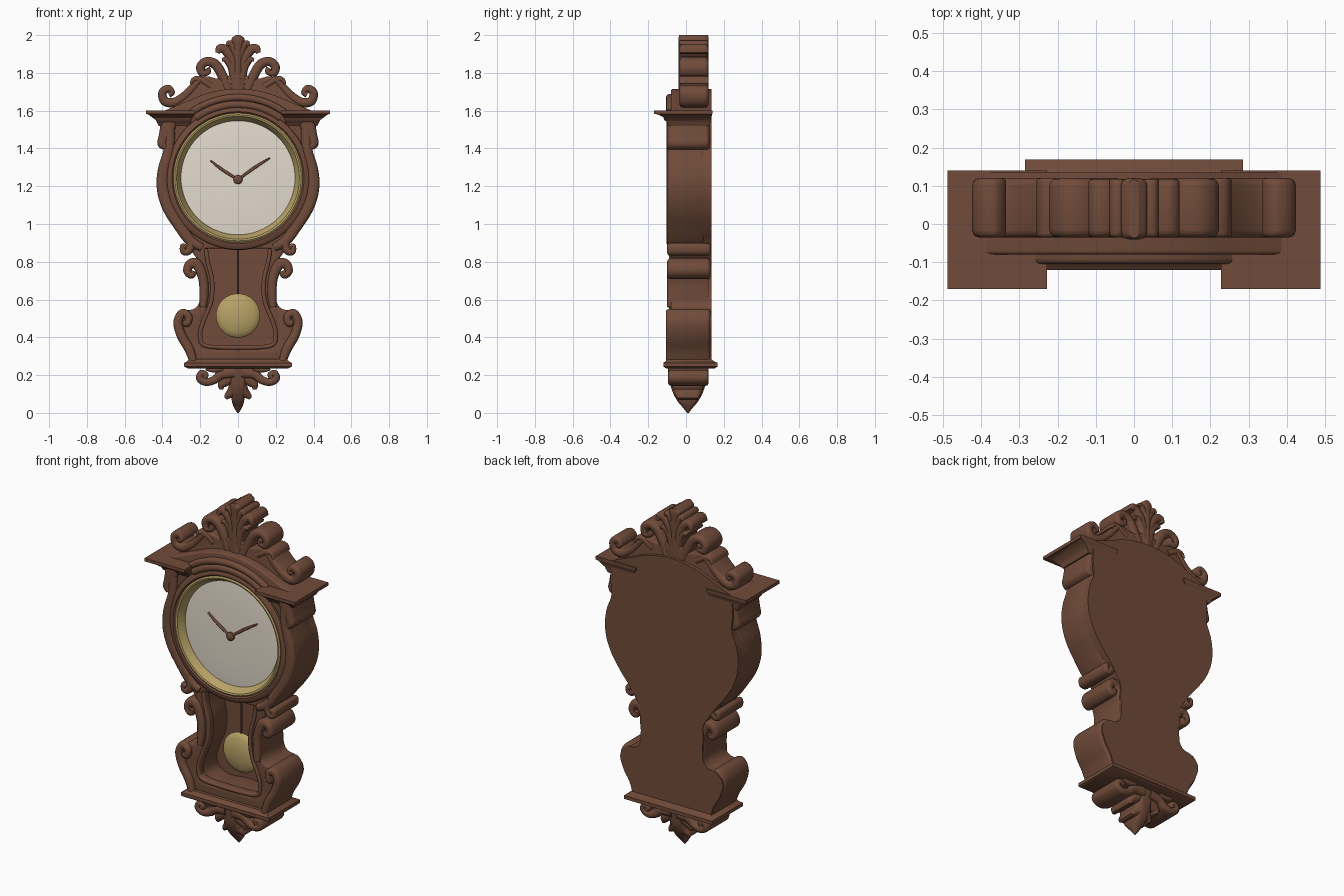
import bpy, bmesh, math
from mathutils import Vector


def material(name, rgb):
    m = bpy.data.materials.new(name)
    m.diffuse_color = (*rgb, 1)
    return m


WOOD = material("walnut brown", (0.165, 0.071, 0.042))
BRASS = material("aged brass", (0.48, 0.36, 0.135))
CREAM = material("cream dial", (0.78, 0.71, 0.61))


def finish(name, bm, mat):
    bmesh.ops.recalc_face_normals(bm, faces=bm.faces)
    me = bpy.data.meshes.new(name)
    bm.to_mesh(me)
    bm.free()
    me.materials.append(mat)
    ob = bpy.data.objects.new(name, me)
    bpy.context.collection.objects.link(ob)
    return ob


def smooth_path(pts, steps=7):
    """Smooth line through (x, z, width[, depth factor]) points."""
    p = [Vector(tuple(q) + (1.0,) * (4 - len(q))) for q in pts]
    p = [p[0]] + p + [p[-1]]
    out = []
    for a, b, c, d in zip(p, p[1:], p[2:], p[3:]):
        for i in range(steps):
            t = i / steps
            out.append(0.5 * (2 * b + (c - a) * t + (2 * a - 5 * b + 4 * c - d) * t * t
                              + (3 * b - a - 3 * c + d) * t ** 3))
    return out + [p[-1]]


def sweep(name, paths, y0, y1, mat=WOOD, mirror=True):
    """Carved strips: rounded cross-section, deep in y, following paths in the xz plane."""
    bm = bmesh.new()
    mid, half = (y0 + y1) / 2, (y1 - y0) / 2
    for path in paths:
        line = smooth_path(path)
        for side in ((1, -1) if mirror else (1,)):
            rings = []
            for i, q in enumerate(line):
                t = line[min(i + 1, len(line) - 1)] - line[max(i - 1, 0)]
                t = Vector((t.x, t.y)).normalized()
                w, d = max(q.z, 0.002), half * q.w
                r = 0.85 * min(w, d, 0.025)
                ring = []
                for k, (sx, sy) in enumerate(((1, 1), (-1, 1), (-1, -1), (1, -1))):
                    for j in range(4):
                        a = math.pi / 2 * (k + j / 3)
                        n = sx * (w - r) + r * math.cos(a)
                        y = sy * (d - r) + r * math.sin(a)
                        ring.append(bm.verts.new((side * (q.x - t.y * n), mid + y, q.y + t.x * n)))
                rings.append(ring)
            for a, b in zip(rings, rings[1:]):
                for j in range(16):
                    k = (j + 1) % 16
                    bm.faces.new((a[j], a[k], b[k], b[j]))
            bm.faces.new(rings[0])
            bm.faces.new(rings[-1])
    return finish(name, bm, mat)


def slab(name, halves, y0, y1, bevel=0.0):
    """Board cut to symmetrical smooth outlines; a third value of 1 marks a corner."""
    cu = bpy.data.curves.new(name, 'CURVE')
    cu.dimensions, cu.fill_mode, cu.resolution_u = '2D', 'BOTH', 8
    cu.extrude, cu.bevel_depth, cu.offset = (y1 - y0) / 2 - bevel, bevel, -bevel
    cu.bevel_resolution = 2
    for half in halves:
        pts = half + [(-p[0],) + tuple(p[1:]) for p in reversed(half) if p[0] > 0]
        sp = cu.splines.new('BEZIER')
        sp.bezier_points.add(len(pts) - 1)
        sp.use_cyclic_u = True
        for b, p in zip(sp.bezier_points, pts):
            b.co = (p[0], p[1], 0)
            b.handle_left_type = b.handle_right_type = 'VECTOR' if len(p) > 2 else 'AUTO'
    tmp = bpy.data.objects.new(name + "_curve", cu)
    bpy.context.collection.objects.link(tmp)
    dg = bpy.context.evaluated_depsgraph_get()
    me = bpy.data.meshes.new_from_object(tmp.evaluated_get(dg))
    bm = bmesh.new()
    bm.from_mesh(me)
    bpy.data.objects.remove(tmp)
    bpy.data.meshes.remove(me)
    bmesh.ops.remove_doubles(bm, verts=bm.verts, dist=0.0002)
    for v in bm.verts:
        x, y, z = v.co
        v.co = (x, (y0 + y1) / 2 - z, y)
    return finish(name, bm, WOOD)


def lathe(name, profile, z0, mat, n=72):
    """Turned part: (radius, y) profile spun about the front-to-back axis."""
    bm = bmesh.new()
    vs = [bm.verts.new((r, y, 0)) for r, y in profile]
    es = [bm.edges.new(e) for e in zip(vs, vs[1:])]
    bmesh.ops.spin(bm, geom=vs + es, cent=(0, 0, 0), axis=(0, 1, 0),
                   angle=2 * math.pi, steps=n, use_duplicate=False)
    bmesh.ops.remove_doubles(bm, verts=bm.verts, dist=0.0001)
    bmesh.ops.translate(bm, verts=bm.verts, vec=(0, 0, z0))
    return finish(name, bm, mat)


def moulding(name, tiers, sides=(1,)):
    """Stack of rectangles (z, x0, x1, y0, y1) joined into a stepped moulding."""
    bm = bmesh.new()
    for s in sides:
        rings = [[bm.verts.new((s * x, y, z)) for x, y in ((a, c), (b, c), (b, d), (a, d))]
                 for z, a, b, c, d in tiers]
        for p, q in zip(rings, rings[1:]):
            for j in range(4):
                bm.faces.new((p[j], p[(j + 1) % 4], q[(j + 1) % 4], q[j]))
        bm.faces.new(rings[0])
        bm.faces.new(rings[-1])
    return finish(name, bm, WOOD)


# Case with dial and pendulum openings, and the arched back board
sides = [(0.395, 1.48), (0.39, 1.40), (0.422, 1.30), (0.43, 1.19), (0.40, 1.08), (0.335, 0.975),
         (0.275, 0.90), (0.235, 0.84), (0.205, 0.79), (0.205, 0.72), (0.20, 0.64), (0.22, 0.56),
         (0.29, 0.535), (0.33, 0.49), (0.315, 0.41), (0.27, 0.33), (0.25, 0.26, 1), (0, 0.26, 1)]
arch = [(0, 1.715), (0.15, 1.695), (0.28, 1.645), (0.39, 1.60, 1)]
window = [(0, 0.87, 1), (0.17, 0.87, 1), (0.16, 0.80), (0.137, 0.70), (0.142, 0.59),
          (0.185, 0.48), (0.20, 0.41), (0.17, 0.355), (0, 0.345)]
dial_hole = [(0.345 * math.sin(a), 1.245 + 0.345 * math.cos(a))
             for a in (math.pi * k / 8 for k in range(9))]
dial_hole[-1] = (0, 0.90)
slab("case_front", [[(0, 1.60, 1), (0.39, 1.60, 1)] + sides, window, dial_hole], -0.08, 0.11, 0.012)
slab("back_board", [arch + sides], 0.09, 0.134)

# Arched hood and the fretted crest board above it
slab("hood", [arch + [(0.39, 1.56, 1), (0.30, 1.56, 1), (0, 1.61, 1)]], -0.08, 0.12, 0.01)
slab("crest_board", [[(0, 1.81, 1), (0.05, 1.785), (0.10, 1.77), (0.18, 1.78), (0.24, 1.73),
                      (0.31, 1.665), (0.37, 1.62, 1), (0, 1.62, 1)]], -0.03, 0.115, 0.012)


def arc(r, spread, w):
    return [(r * math.sin(a), 1.245 + r * math.cos(a), w)
            for a in (spread * k / 5 for k in range(-5, 6))]


sweep("hood_arch", [arc(0.425, 0.62, 0.018), arc(0.388, 0.62, 0.02)], -0.105, 0.0, mirror=False)

# Cornice blocks on both sides
moulding("cornice", [(1.52, 0.26, 0.42, -0.09, 0.125), (1.54, 0.25, 0.43, -0.10, 0.13),
                     (1.55, 0.245, 0.435, -0.115, 0.13), (1.565, 0.24, 0.455, -0.12, 0.135),
                     (1.58, 0.235, 0.475, -0.15, 0.138), (1.583, 0.228, 0.487, -0.17, 0.14),
                     (1.602, 0.228, 0.487, -0.17, 0.14)], (1, -1))

# Crest carving: scrolls, then the central palmette
sweep("crest_scrolls", [
    [(0.20, 1.77, 0.018), (0.27, 1.69, 0.022), (0.335, 1.645, 0.024), (0.387, 1.65, 0.024),
     (0.40, 1.695, 0.022), (0.37, 1.717, 0.02), (0.348, 1.697, 0.014), (0.366, 1.684, 0.016)],
    [(0.05, 1.71, 0.025), (0.085, 1.79, 0.026), (0.12, 1.845, 0.026), (0.165, 1.86, 0.024),
     (0.197, 1.835, 0.024), (0.19, 1.80, 0.02), (0.158, 1.805, 0.014), (0.165, 1.825, 0.018)],
    [(0.14, 1.73, 0.02), (0.20, 1.765, 0.018), (0.235, 1.765, 0.012), (0.25, 1.74, 0.006)],
], -0.035, 0.12)
sweep("crest_palmette", [
    [(0.01, 1.75, 0.025), (0.025, 1.85, 0.026), (0.06, 1.915, 0.026), (0.095, 1.93, 0.022),
     (0.108, 1.905, 0.012)],
    [(0.01, 1.72, 0.03), (0.03, 1.82, 0.022), (0.06, 1.868, 0.018), (0.085, 1.868, 0.008)],
    [(0.0, 1.85, 0.02), (0.02, 1.925, 0.022), (0.045, 1.957, 0.016), (0.058, 1.945, 0.008)]],
    -0.035, 0.118)
sweep("crest_stem", [[(0, 1.66, 0.05), (0, 1.74, 0.03), (0, 1.85, 0.02), (0, 1.94, 0.026),
                      (0, 1.98, 0.034), (0, 2.0, 0.012, 0.95)]], -0.04, 0.12, mirror=False)

# Raised side rims around the dial and corbels under the cornice
sweep("case_rims", [[(0.365, 1.53, 0.03), (0.365, 1.40, 0.028), (0.393, 1.29, 0.03),
                     (0.398, 1.19, 0.032), (0.37, 1.09, 0.032), (0.31, 0.99, 0.03),
                     (0.25, 0.91, 0.028), (0.19, 0.875, 0.02)]], -0.10, 0.10)
sweep("corbels", [[(0.36, 1.58, 0.045), (0.37, 1.52, 0.042), (0.393, 1.46, 0.028),
                   (0.40, 1.425, 0.026), (0.385, 1.405, 0.015)]], -0.10, 0.125)

# Scrolls of the waist and lower case
sweep("waist_scrolls", [
    [(0.27, 0.95, 0.02), (0.25, 0.89, 0.022), (0.265, 0.855, 0.02), (0.288, 0.855, 0.018),
     (0.29, 0.882, 0.016), (0.274, 0.876, 0.012)],
    [(0.185, 0.56, 0.018), (0.18, 0.63, 0.024), (0.185, 0.71, 0.025), (0.215, 0.785, 0.028),
     (0.253, 0.787, 0.026), (0.268, 0.752, 0.022), (0.247, 0.73, 0.02), (0.235, 0.752, 0.02)],
], -0.10, 0.13)
sweep("lower_scrolls", [
    [(0.235, 0.27, 0.02), (0.26, 0.34, 0.025), (0.30, 0.41, 0.025), (0.318, 0.48, 0.024),
     (0.295, 0.528, 0.022), (0.262, 0.51, 0.02), (0.27, 0.475, 0.02), (0.29, 0.485, 0.016)],
], -0.107, 0.13)
sweep("window_rim", [[(p[0], p[1], 0.011) for p in window[1:]]], -0.09, -0.04)

# Base moulding and pendant carving
moulding("base_moulding", [(0.235, -0.265, 0.265, -0.105, 0.15), (0.245, -0.285, 0.285, -0.12, 0.168),
                           (0.265, -0.285, 0.285, -0.12, 0.168), (0.272, -0.27, 0.27, -0.11, 0.15),
                           (0.285, -0.26, 0.26, -0.10, 0.133)])
sweep("pendant_scrolls", [
    [(0.02, 0.215, 0.03), (0.085, 0.205, 0.026), (0.125, 0.175, 0.022), (0.17, 0.163, 0.02),
     (0.202, 0.182, 0.02), (0.193, 0.21, 0.018), (0.17, 0.203, 0.014), (0.178, 0.188, 0.016)],
    [(0.08, 0.235, 0.016), (0.13, 0.228, 0.014), (0.17, 0.235, 0.01)]], -0.095, 0.12)
sweep("pendant_leaves", [
    [(0.01, 0.21, 0.03), (0.05, 0.18, 0.03), (0.085, 0.15, 0.022, 0.95), (0.088, 0.125, 0.010, 0.85)],
    [(0.01, 0.16, 0.03), (0.03, 0.115, 0.028, 0.85), (0.055, 0.09, 0.018, 0.7), (0.065, 0.075, 0.008, 0.6)],
], -0.08, 0.10)
sweep("pendant_tip", [[(0, 0.24, 0.05), (0, 0.14, 0.04, 0.9), (0, 0.07, 0.034, 0.6),
                       (0, 0.03, 0.022, 0.28), (0, 0.0, 0.004, 0.05)]], -0.09, 0.11, mirror=False)

# Dial, brass bezel and the wooden ring around it
lathe("dial_ring", [(0.335, -0.05), (0.338, -0.09), (0.35, -0.102), (0.365, -0.101),
                    (0.38, -0.09), (0.383, -0.06)], 1.245, WOOD)
lathe("bezel", [(0.345, -0.05), (0.342, -0.096), (0.334, -0.101), (0.325, -0.098),
                (0.312, -0.075), (0.302, -0.058), (0.30, -0.045)], 1.245, BRASS)
lathe("dial", [(0, -0.064), (0.15, -0.063), (0.25, -0.060), (0.312, -0.055), (0.312, -0.04)],
      1.245, CREAM)

# Hands
sweep("hands", [[(0, 1.235, 0.006), (-0.08, 1.285, 0.008), (-0.145, 1.335, 0.004)],
                [(0, 1.235, 0.006), (0.09, 1.30, 0.008), (0.17, 1.35, 0.004)]],
      -0.076, -0.062, mirror=False)
lathe("hand_hub", [(0, -0.084), (0.015, -0.082), (0.024, -0.075), (0.024, -0.06)], 1.235, WOOD, 24)

# Pendulum
sweep("pendulum_rod", [[(0, 0.89, 0.005), (0, 0.75, 0.005), (0, 0.60, 0.005)]], 0.026, 0.038,
      mirror=False)
lathe("pendulum_bob", [(0, -0.001), (0.05, 0.003), (0.09, 0.013), (0.112, 0.024), (0.117, 0.032),
                       (0.112, 0.040), (0.06, 0.056), (0, 0.06)], 0.515, BRASS)

# Smooth shading with crisp edges
for ob in bpy.context.scene.objects:
    ob.select_set(True)
    bpy.context.view_layer.objects.active = ob
bpy.ops.object.shade_smooth_by_angle(angle=math.radians(38))
